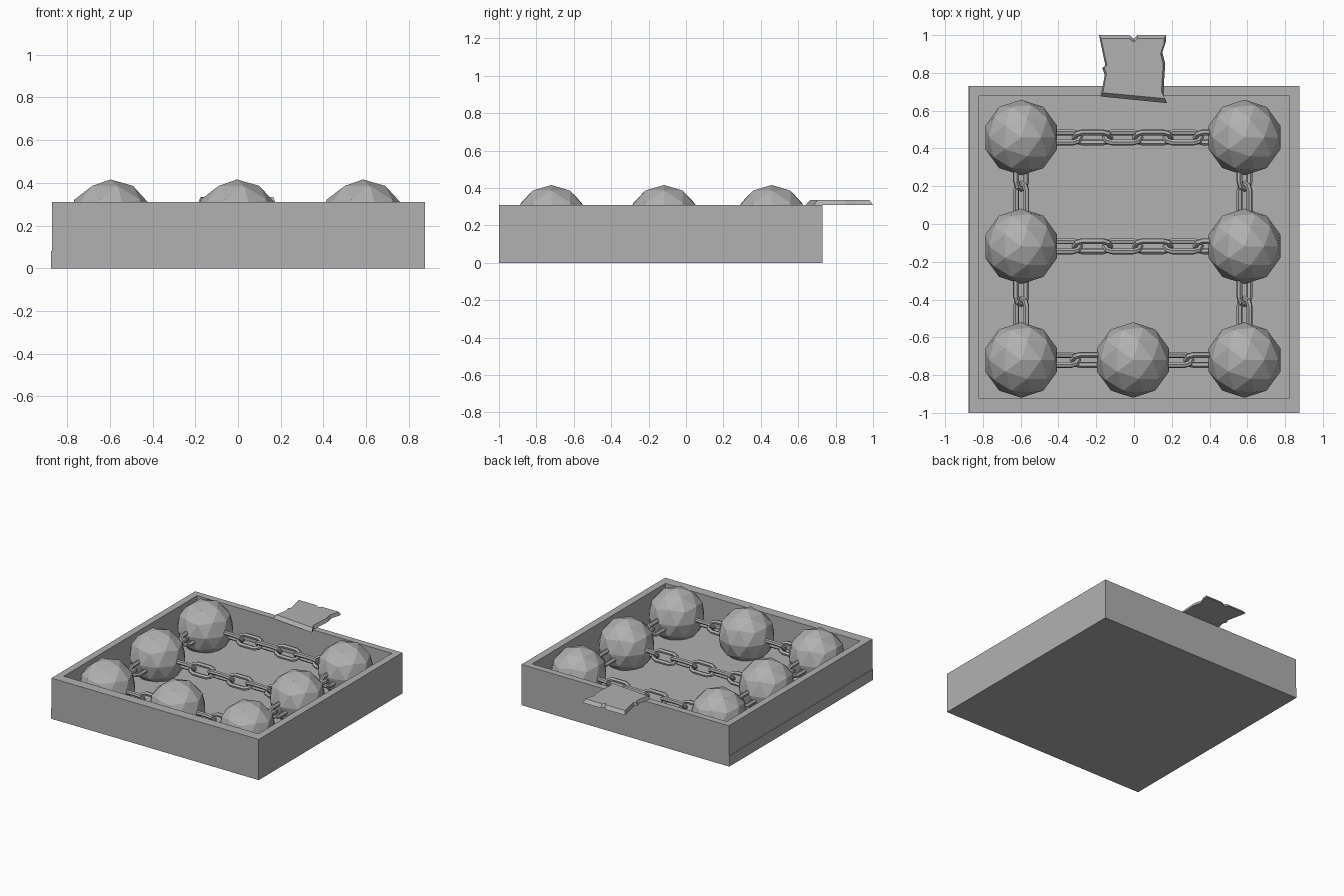
import bpy, bmesh
from math import pi, cos, sin
from mathutils import Matrix, Vector

if "Cube" in bpy.data.objects:
    bpy.data.objects.remove(bpy.data.objects["Cube"])

# Dark grey shared by every part
grey = bpy.data.materials.new("dark_grey")
grey.diffuse_color = (0.44, 0.44, 0.44, 1)
grey.use_nodes = True
grey.node_tree.nodes["Principled BSDF"].inputs["Base Color"].default_value = grey.diffuse_color


def finish(name, bm):
    bmesh.ops.recalc_face_normals(bm, faces=bm.faces)
    me = bpy.data.meshes.new(name)
    bm.to_mesh(me)
    bm.free()
    me.materials.append(grey)
    ob = bpy.data.objects.new(name, me)
    bpy.context.collection.objects.link(ob)
    return ob


def loft(name, loops):
    """Skin a stack of equal-length 3D loops and cap both ends."""
    bm = bmesh.new()
    rings = [[bm.verts.new(p) for p in loop] for loop in loops]
    n = len(rings[0])
    for a, b in zip(rings, rings[1:]):
        for i in range(n):
            j = (i + 1) % n
            bm.faces.new((a[i], a[j], b[j], b[i]))
    bm.faces.new(rings[0])
    bm.faces.new(rings[-1])
    return finish(name, bm)


def rect(x0, x1, y0, y1, z):
    return [(x0, y0, z), (x1, y0, z), (x1, y1, z), (x0, y1, z)]


# Open tray: outside wall with a tiny step on the left, rim, inside wall, floor
FLOOR = 0.08
inner = (-0.82, 0.82, -0.925, 0.68)
outer = (-0.872, 0.875, -1.0, 0.73)
base = (-0.876, 0.875, -1.0, 0.73)
loft("tray", [rect(*base, 0), rect(*base, FLOOR), rect(*outer, FLOOR + 0.001),
              rect(*outer, 0.31), rect(*inner, 0.31), rect(*inner, FLOOR)])

# Torn paper tag lying on the back rim, chamfered towards the top
tag = [(-0.185, 1.0), (-0.025, 1.0), (0, 0.98), (0.02, 1.0), (0.17, 1.0), (0.17, 0.97),
       (0.15, 0.91), (0.165, 0.85), (0.155, 0.685), (0.175, 0.64), (-0.175, 0.675),
       (-0.155, 0.79), (-0.168, 0.825), (-0.152, 0.84)]
mid = Vector((-0.005, 0.84))
top = [(mid.x + (x - mid.x) * 0.94, mid.y + (y - mid.y) * 0.88, 0.335) for x, y in tag]
loft("tag", [[(x, y, 0.31) for x, y in tag], top])

# Faceted balls
BALL_Z, BALL_R = 0.216, 0.2
ROWS = (0.458, -0.118, -0.72)
LEFT, RIGHT = -0.597, 0.585
spots = [(x, y) for y in ROWS for x in (LEFT, RIGHT)] + [(-0.005, ROWS[2])]
for k, (x, y) in enumerate(spots):
    bm = bmesh.new()
    bmesh.ops.create_icosphere(bm, subdivisions=2, radius=BALL_R,
                               matrix=Matrix.Translation((x, y, BALL_Z)))
    finish(f"ball_{k + 1}", bm)


# One chain link: a stadium path along x swept with a low-poly tube
def add_link(bm, mat, half=0.057, bend=0.038, tube=0.016, arc=5, sides=6):
    rings = []
    for end in (0, 1):
        for i in range(arc):
            a = -pi / 2 + pi * i / (arc - 1) + pi * end
            out = Vector((cos(a), sin(a), 0))
            c = Vector((half if end == 0 else -half, 0, 0)) + out * bend
            rings.append([bm.verts.new(mat @ (c + out * tube * cos(t) + Vector((0, 0, tube * sin(t)))))
                          for t in (2 * pi * s / sides for s in range(sides))])
    for r in range(len(rings)):
        a, b = rings[r], rings[(r + 1) % len(rings)]
        for s in range(sides):
            t = (s + 1) % sides
            bm.faces.new((a[s], a[t], b[t], b[s]))


# Chains: alternate links rolled plus and minus 45 degrees
def chain(name, x, y, count, angle):
    bm = bmesh.new()
    for i in range(count):
        place = (Matrix.Translation((x, y, 0.205)) @ Matrix.Rotation(angle, 4, 'Z')
                 @ Matrix.Translation((0.16 * i, 0, 0))
                 @ Matrix.Rotation(pi / 4 if i % 2 else -pi / 4, 4, 'X'))
        add_link(bm, place)
    finish(name, bm)


chain("chain_back", -0.38, ROWS[0], 6, 0)
chain("chain_middle", -0.38, ROWS[1], 6, 0)
chain("chain_front_left", -0.39, ROWS[2], 2, 0)
chain("chain_front_right", 0.21, ROWS[2], 2, 0)
for side, x in (("left", LEFT), ("right", RIGHT)):
    chain(f"chain_{side}_back", x, 0.28, 2, -pi / 2)
    chain(f"chain_{side}_front", x, -0.33, 2, -pi / 2)
